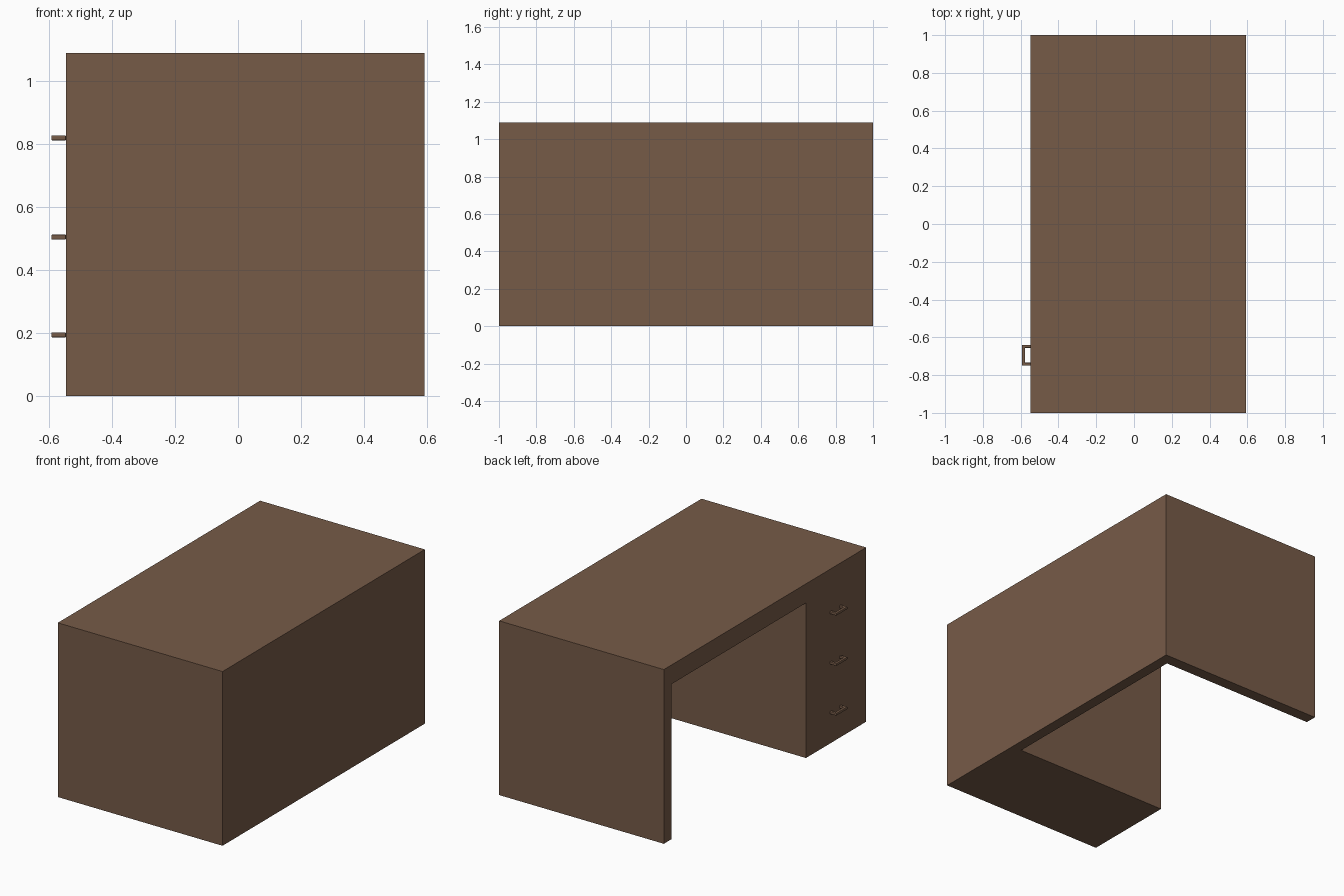
import bpy, bmesh
from mathutils import Vector

if "Cube" in bpy.data.objects:
    bpy.data.objects.remove(bpy.data.objects["Cube"])

wood = bpy.data.materials.new("brown wood")
wood.diffuse_color = (0.183, 0.104, 0.064, 1)
wood.use_nodes = True
wood.node_tree.nodes["Principled BSDF"].inputs["Base Color"].default_value = wood.diffuse_color

X0, X1, TOP = -0.547, 0.593, 1.09      # drawer face, back face, height
UNDER, SIDE, BACK = 0.97, 0.073, 0.068  # underside of top, panel thicknesses
PED = -0.405                            # inner side of the drawer pedestal


def prism(name, outline, axis, lo, hi):
    """Extrude a flat outline along z or y."""
    bm = bmesh.new()
    place = (lambda a, b: (a, b, lo)) if axis == "z" else (lambda a, b: (a, lo, b))
    face = bm.faces.new([bm.verts.new(place(a, b)) for a, b in outline])
    out = bmesh.ops.extrude_face_region(bm, geom=[face])
    move = Vector((0, 0, hi - lo)) if axis == "z" else Vector((0, hi - lo, 0))
    bmesh.ops.translate(bm, vec=move,
                        verts=[v for v in out["geom"] if isinstance(v, bmesh.types.BMVert)])
    bmesh.ops.recalc_face_normals(bm, faces=bm.faces)
    me = bpy.data.meshes.new(name)
    bm.to_mesh(me)
    bm.free()
    me.materials.append(wood)
    ob = bpy.data.objects.new(name, me)
    bpy.context.collection.objects.link(ob)
    return ob


# Desk body: solid block with the knee space open to the -x side and below
body = prism("desk_body", [(X0, -1), (X1, -1), (X1, 1), (X0, 1)], "z", 0, TOP)
knee = prism("knee_space_cutter",
             [(X0 - 0.1, PED), (X1 - BACK, PED), (X1 - BACK, 1 - SIDE), (X0 - 0.1, 1 - SIDE)],
             "z", -0.1, UNDER)
knee.hide_render = True
knee.hide_viewport = True
cut = body.modifiers.new("knee_space", "BOOLEAN")
cut.operation = "DIFFERENCE"
cut.solver = "EXACT"
cut.object = knee

# Three U-shaped drawer handles
A, B, OUT, T = -0.75, -0.64, -0.593, 0.016
for name, z in (("bottom", 0.194), ("middle", 0.505), ("top", 0.820)):
    u = [(X0, A), (X0, A + T), (OUT + T, A + T), (OUT + T, B - T),
         (X0, B - T), (X0, B), (OUT, B), (OUT, A)]
    handle = prism(name + "_drawer_handle", u, "z", z - T / 2, z + T / 2)
    bevel = handle.modifiers.new("soft_edges", "BEVEL")
    bevel.width = 0.003
    bevel.segments = 2
